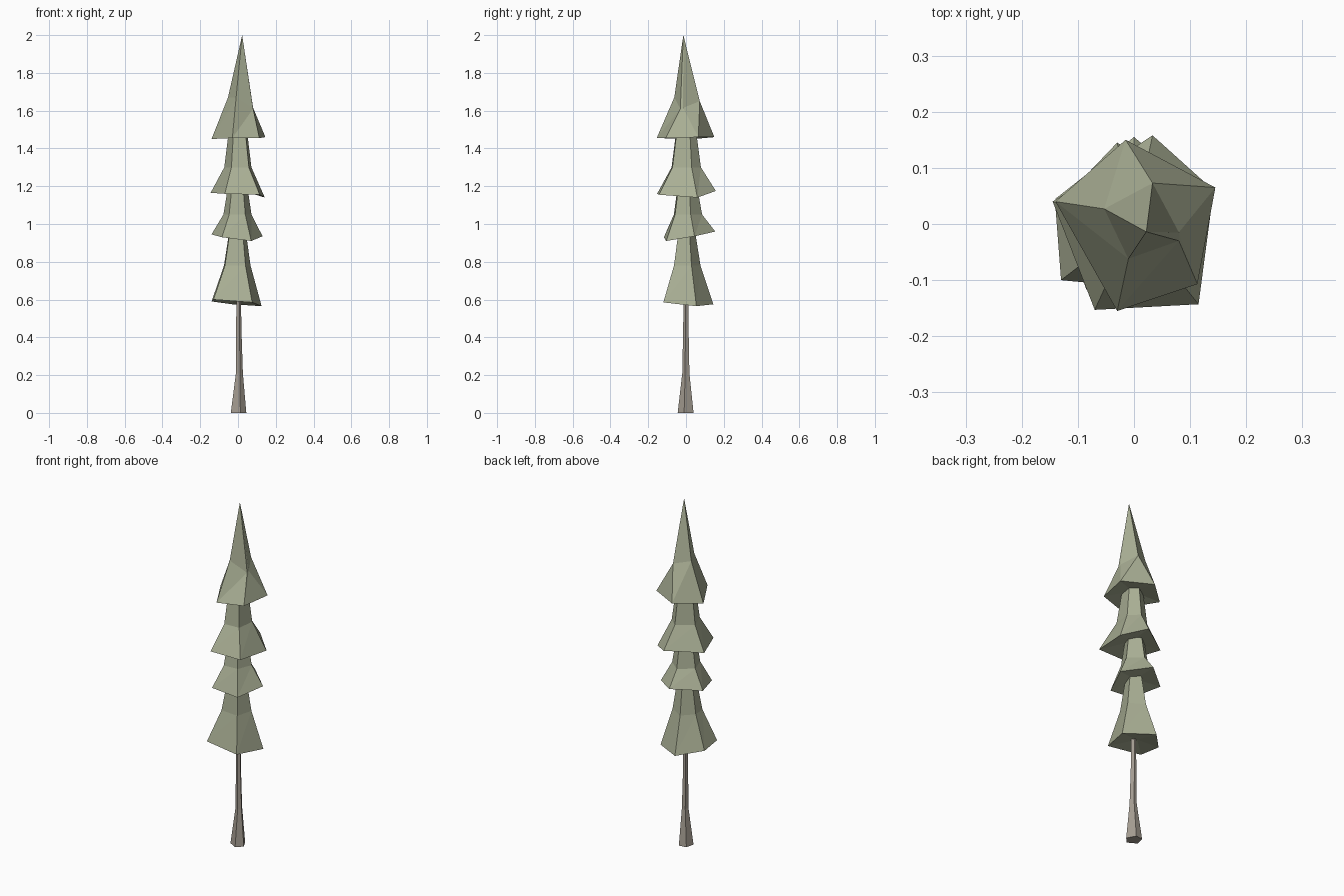
import bpy, bmesh
from mathutils import Vector

if "Cube" in bpy.data.objects:
    bpy.data.objects.remove(bpy.data.objects["Cube"])


def material(name, rgb):
    m = bpy.data.materials.new(name)
    m.diffuse_color = (*rgb, 1)
    m.use_nodes = True
    m.node_tree.nodes["Principled BSDF"].inputs["Base Color"].default_value = m.diffuse_color
    return m


def loft(name, rings, mat, tip=None, recess=0.0):
    """Join five-sided rings from bottom to top; recess lifts the underside's centre."""
    bm = bmesh.new()
    rows = [[bm.verts.new(p) for p in ring] for ring in rings]
    n = len(rows[0])
    for a, b in zip(rows, rows[1:]):
        for i in range(n):
            j = (i + 1) % n
            bm.faces.new((a[i], a[j], b[j]))
            bm.faces.new((a[i], b[j], b[i]))
    mid = sum((v.co for v in rows[0]), Vector()) / n
    base = bm.verts.new(mid + Vector((0, 0, recess)))
    top = bm.verts.new(tip) if tip else None
    for i in range(n):
        j = (i + 1) % n
        bm.faces.new((rows[0][j], rows[0][i], base))
        if top:
            bm.faces.new((rows[-1][i], rows[-1][j], top))
    if not top:
        bm.faces.new(rows[-1])
    bmesh.ops.recalc_face_normals(bm, faces=bm.faces)
    me = bpy.data.meshes.new(name)
    bm.to_mesh(me)
    bm.free()
    me.materials.append(mat)
    ob = bpy.data.objects.new(name, me)
    bpy.context.collection.objects.link(ob)


def shrink(ring, factor, z, cx=0.0, cy=0.0):
    return [(cx + x * factor, cy + y * factor, z) for x, y, _ in ring]


green = material("foliage", (0.40, 0.43, 0.30))
brown = material("bark", (0.38, 0.34, 0.29))

# Trunk with a flared foot
foot = [(-0.038, -0.015, 0), (0.012, -0.044, 0), (0.044, -0.01, 0),
        (0.018, 0.04, 0), (-0.026, 0.034, 0)]
loft("trunk", [foot, shrink(foot, 0.45, 0.21, 0.006), shrink(foot, 0.34, 0.45, 0.003),
               shrink(foot, 0.28, 0.66, 0.003)], brown)

# Lower skirts: ragged hem, pinched middle, narrow collar hidden under the next skirt
skirts = [
    ("lower_foliage", 0.78, 0.53, 0.97, 0.32,
     [(-0.13, -0.10, 0.60), (0.075, -0.12, 0.585), (0.125, 0.055, 0.565),
      (-0.03, 0.145, 0.575), (-0.14, 0.03, 0.59)]),
    ("lower_middle_foliage", 1.05, 0.55, 1.18, 0.40,
     [(-0.085, -0.117, 0.93), (0.07, -0.105, 0.91), (0.13, 0.045, 0.935),
      (0.0, 0.155, 0.96), (-0.14, 0.045, 0.945)]),
    ("upper_middle_foliage", 1.30, 0.50, 1.50, 0.33,
     [(-0.07, -0.153, 1.16), (0.115, -0.143, 1.155), (0.142, 0.06, 1.14),
      (0.033, 0.158, 1.175), (-0.145, 0.04, 1.165)]),
]
for name, zm, fm, zt, ft, hem in skirts:
    loft(name, [hem, shrink(hem, fm, zm), shrink(hem, ft, zt)], green, recess=0.02)

# Pointed crown
hem = [(-0.03, -0.155, 1.455), (0.113, -0.107, 1.455), (0.145, 0.065, 1.46),
       (-0.015, 0.15, 1.46), (-0.14, 0.04, 1.45)]
waist = [(-0.01, -0.062, 1.67), (0.08, -0.03, 1.61), (0.08, -0.015, 1.615),
         (0.033, 0.073, 1.65), (-0.053, 0.027, 1.67)]
loft("crown_foliage", [hem, waist], green, tip=(0.022, -0.014, 2.0), recess=0.02)
